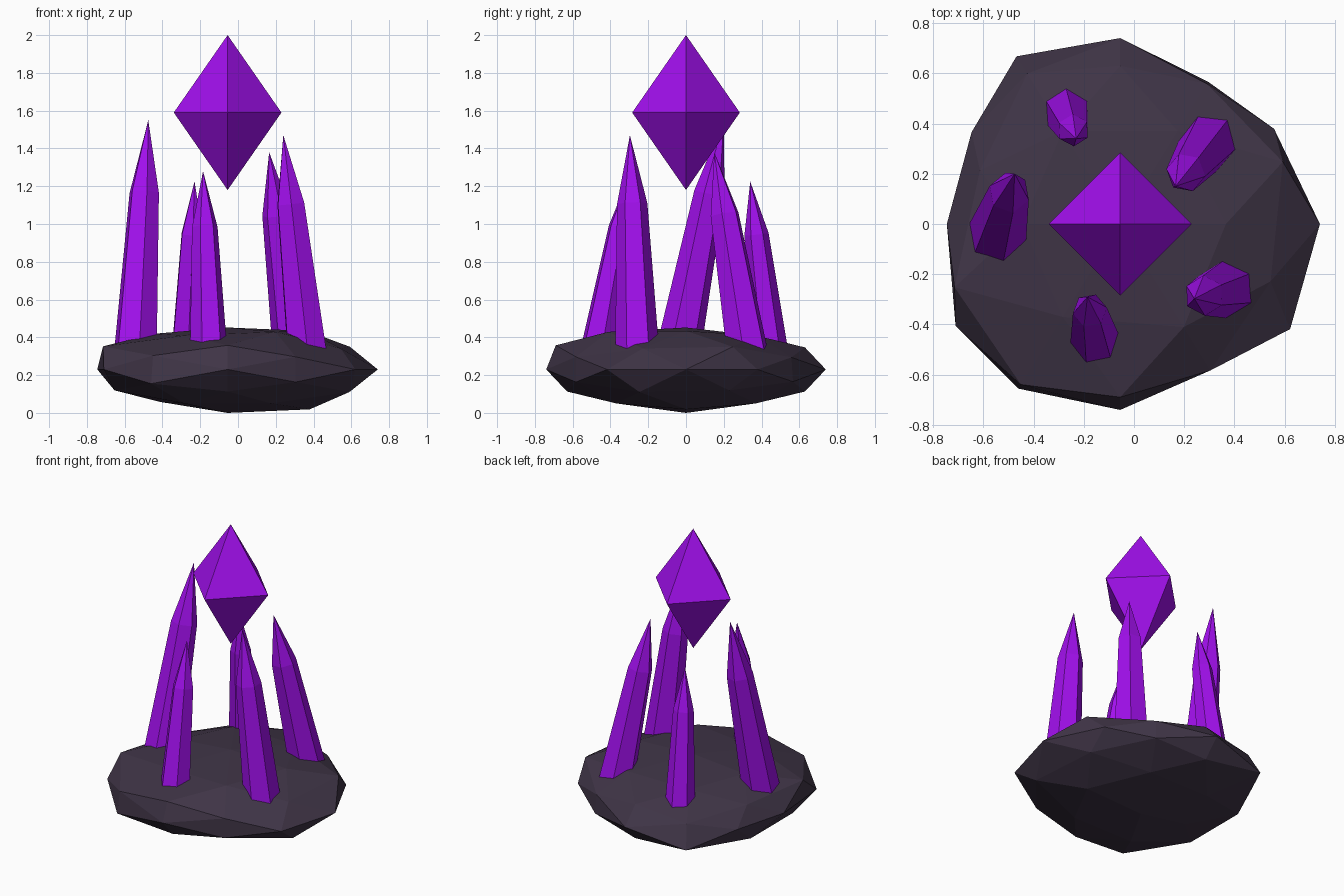
import bpy, bmesh
from math import cos, sin, radians
from mathutils import Vector

if "Cube" in bpy.data.objects:
    bpy.data.objects.remove(bpy.data.objects["Cube"])

CX = -0.055


def material(name, color):
    m = bpy.data.materials.new(name)
    m.diffuse_color = color
    m.use_nodes = True
    m.node_tree.nodes["Principled BSDF"].inputs["Base Color"].default_value = m.diffuse_color
    return m


rock = material("dark_rock", (0.05, 0.035, 0.062, 1))
purple = material("purple_crystal", (0.36, 0.005, 0.85, 1))


def add_object(name, bm, mat):
    bmesh.ops.recalc_face_normals(bm, faces=bm.faces[:])
    me = bpy.data.meshes.new(name)
    bm.to_mesh(me)
    bm.free()
    me.materials.append(mat)
    ob = bpy.data.objects.new(name, me)
    bpy.context.collection.objects.link(ob)


# Rock base: a 42-point icosphere, dented point by point, then flattened
def sphere_points():
    seeds = [(.526, 0, .851), (.809, .309, .5), (0, 0, 1)]
    pts = set()
    for s in seeds:
        for k in range(3):
            p = s[k:] + s[:k]
            for sx in (1, -1):
                for sy in (1, -1):
                    for sz in (1, -1):
                        pts.add((p[0] * sx + 0.0, p[1] * sy + 0.0, p[2] * sz + 0.0))
    return sorted(pts)


# Radii of the points that stand out from the default of 0.74
dents = {
    (1, 0, 0): .795, (-1, 0, 0): .69, (0, 0, -1): .767,
    (.851, .526, 0): .72, (.851, -.526, 0): .795,
    (-.851, .526, 0): .695, (-.851, -.526, 0): .77,
    (-.5, .809, -.309): .825, (-.5, -.809, -.309): .81, (-.5, -.809, .309): .79,
    (.5, -.809, .309): .72, (.5, -.809, -.309): .72,
    (.5, .809, .309): .69, (.5, .809, -.309): .70,
    (-.526, 0, -.851): .675, (.526, 0, -.851): .827, (.526, 0, .851): .80,
    (0, -.851, .526): .81, (.809, .309, .5): .80, (.809, -.309, -.5): .797,
    (-.809, -.309, .5): .815, (-.809, .309, .5): .69, (.309, -.5, .809): .82,
}
bm = bmesh.new()
for p in sphere_points():
    bm.verts.new(p)
bmesh.ops.convex_hull(bm, input=bm.verts[:])
for v in bm.verts:
    key = tuple(round(c, 3) + 0.0 for c in v.co)
    r = dents.get(key, .74)
    v.co = Vector((CX + v.co.x * r, v.co.y * r, .23 + v.co.z * r * .3))
add_object("rock_base", bm, rock)


# Crystal: tapered prism along a leaning axis, closed by a point
def crystal(name, foot, tip, radius, phase, sides=6):
    foot, tip = Vector(foot), Vector(tip)
    axis = tip - foot
    tilt = Vector((0, 0, 1)).rotation_difference(axis)
    bm = bmesh.new()
    rings = []
    for t, r in ((-.1, radius * 1.04), (.67, radius * .7)):
        ring = []
        for i in range(sides):
            a = radians(phase + 360 * i / sides)
            ring.append(bm.verts.new(foot + axis * t + tilt @ Vector((r * cos(a), r * sin(a), 0))))
        rings.append(ring)
    top = bm.verts.new(tip)
    bm.faces.new(rings[0][::-1])
    for i in range(sides):
        j = (i + 1) % sides
        bm.faces.new((rings[0][i], rings[0][j], rings[1][j], rings[1][i]))
        bm.faces.new((rings[1][i], rings[1][j], top))
    add_object(name, bm, purple)


crystal("left_crystal", (-.54, -.03, .38), (-.475, .2, 1.55), .118, 40)
crystal("front_crystal", (-.157, -.455, .38), (-.185, -.29, 1.28), .098, 10)
crystal("right_crystal", (.36, -.26, .37), (.24, -.297, 1.47), .115, 32)
crystal("back_right_crystal", (.29, .315, .38), (.165, .15, 1.38), .113, 50)
crystal("back_left_crystal", (-.265, .44, .38), (-.23, .34, 1.225), .092, 32)

# Floating octahedron
bm = bmesh.new()
c = Vector((CX, 0, 1.59))
for axis, size in (((1, 0, 0), .285), ((0, 1, 0), .285), ((0, 0, 1), .41)):
    for s in (1, -1):
        bm.verts.new(c + Vector(axis) * size * s)
bmesh.ops.convex_hull(bm, input=bm.verts[:])
add_object("floating_crystal", bm, purple)
